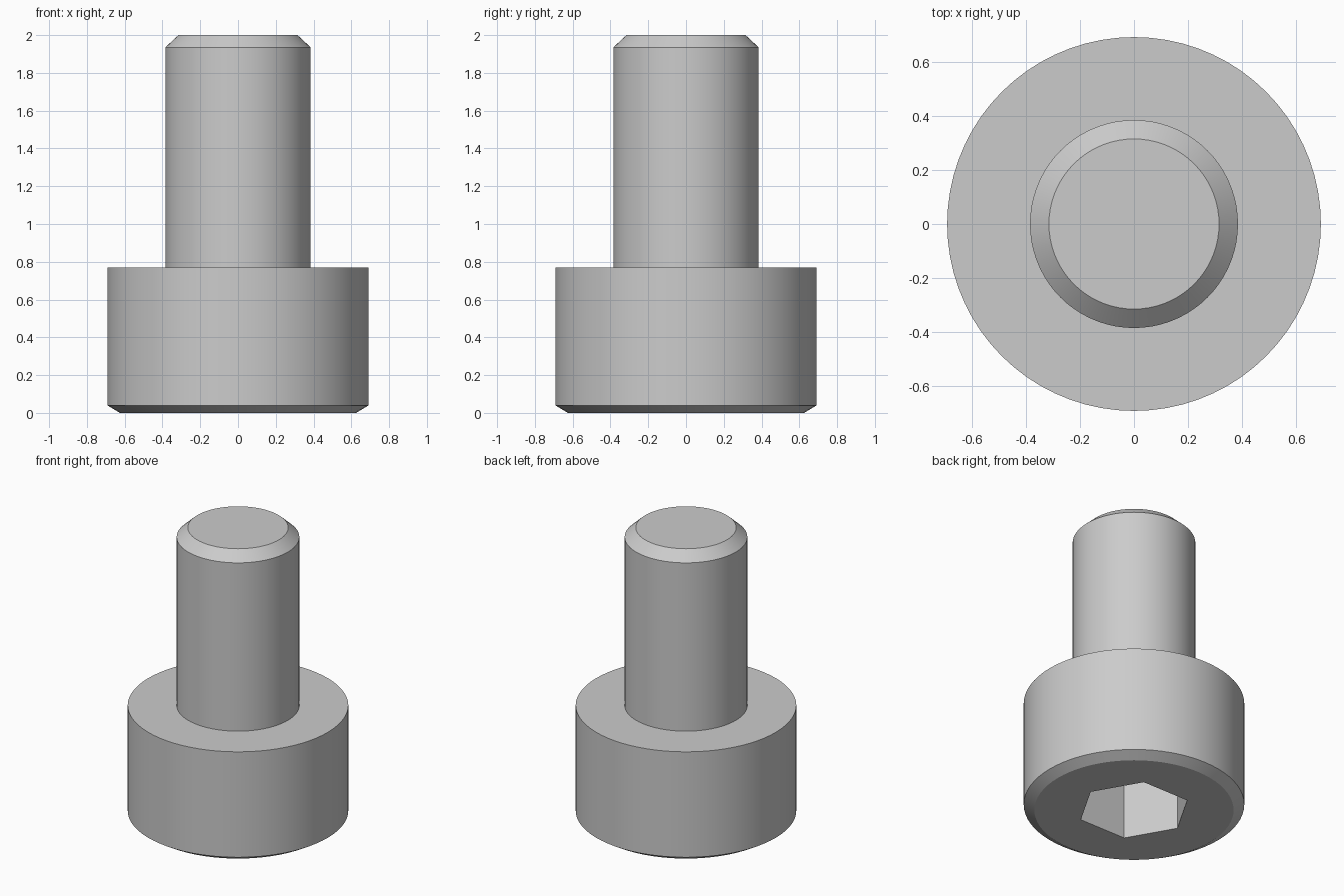
import bpy, bmesh, math
from mathutils import Matrix

cube = bpy.data.objects.get("Cube")
if cube:
    bpy.data.objects.remove(cube, do_unlink=True)

SIDES = 72
SOCKET_RADIUS = 0.355
SOCKET_DEPTH = 0.385

steel = bpy.data.materials.new("steel grey")
steel.use_nodes = True
grey = (0.6, 0.6, 0.6, 1)
steel.diffuse_color = grey
steel.node_tree.nodes["Principled BSDF"].inputs["Base Color"].default_value = grey


def add_object(name, bm):
    bmesh.ops.recalc_face_normals(bm, faces=bm.faces)
    mesh = bpy.data.meshes.new(name)
    bm.to_mesh(mesh)
    bm.free()
    mesh.materials.append(steel)
    obj = bpy.data.objects.new(name, mesh)
    bpy.context.collection.objects.link(obj)
    return obj


def lathe(name, profile):
    """Turn (radius, height) points around z and cap both ends."""
    bm = bmesh.new()
    rings = []
    for r, z in profile:
        ring = bmesh.ops.create_circle(bm, segments=SIDES, radius=r,
                                       matrix=Matrix.Translation((0, 0, z)))
        rings.append(ring["verts"])
    for low, high in zip(rings, rings[1:]):
        for i in range(SIDES):
            j = (i + 1) % SIDES
            bm.faces.new((low[i], low[j], high[j], high[i]))
    bm.faces.new(rings[0])
    bm.faces.new(rings[-1])
    return add_object(name, bm)


# Head with chamfered rim, stepping up into the chamfered shank
screw = lathe("socket_head_screw", [
    (0.625, 0), (0.692, 0.04), (0.692, 0.77),
    (0.385, 0.77), (0.385, 1.935), (0.315, 2)])

# Hexagonal key socket cut into the underside of the head
bm = bmesh.new()
bmesh.ops.create_cone(bm, cap_ends=True, segments=6, radius1=SOCKET_RADIUS,
                      radius2=SOCKET_RADIUS, depth=2 * SOCKET_DEPTH,
                      matrix=Matrix.Rotation(math.radians(30), 4, "Z"))
# Place the hexagon's corners on the x axis
corner = max(bm.verts, key=lambda v: v.co.x).co
bmesh.ops.rotate(bm, verts=bm.verts,
                 matrix=Matrix.Rotation(-math.atan2(corner.y, corner.x), 3, "Z"))
cutter = add_object("socket_cutter", bm)
cutter.hide_render = True

cut = screw.modifiers.new("hex_socket", "BOOLEAN")
cut.operation = "DIFFERENCE"
cut.solver = "EXACT"
cut.object = cutter

bpy.ops.object.select_all(action="DESELECT")
screw.select_set(True)
bpy.context.view_layer.objects.active = screw
bpy.ops.object.modifier_apply(modifier=cut.name)
bpy.data.objects.remove(cutter, do_unlink=True)

# Smooth turned surfaces, crisp edges
bpy.ops.object.shade_smooth_by_angle(angle=math.radians(25))
